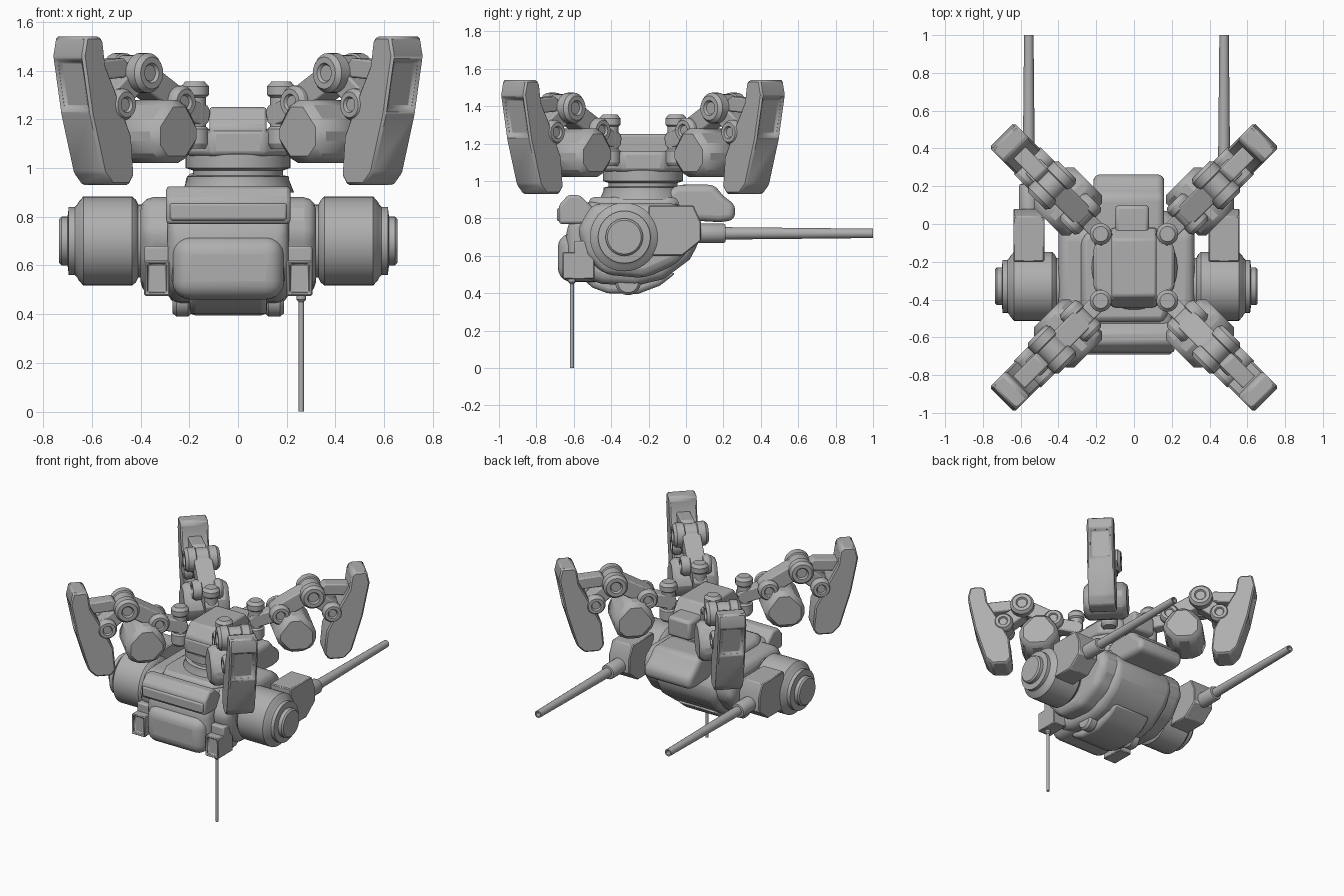
import bpy, bmesh, math
from mathutils import Matrix, Vector

if "Cube" in bpy.data.objects:
    bpy.data.objects.remove(bpy.data.objects["Cube"])

steel = bpy.data.materials.new("grey_steel")
steel.diffuse_color = (0.43, 0.43, 0.43, 1)
steel.use_nodes = True
steel.node_tree.nodes["Principled BSDF"].inputs["Base Color"].default_value = steel.diffuse_color
BX = -0.04                       # hull centre line in x
HUB = Vector((0, -0.23, 0))      # leg hub centre
I = Matrix.Identity(4)


def finish(bm, name, frame, bevel=0.0, segs=2):
    bmesh.ops.recalc_face_normals(bm, faces=bm.faces)
    me = bpy.data.meshes.new(name)
    bm.to_mesh(me)
    bm.free()
    ob = bpy.data.objects.new(name, me)
    bpy.context.collection.objects.link(ob)
    me.transform(frame)
    me.materials.append(steel)
    if bevel:
        m = ob.modifiers.new("bevel", 'BEVEL')
        m.width, m.segments, m.limit_method = bevel, segs, 'ANGLE'
        m.angle_limit = math.radians(28)
    bpy.ops.object.select_all(action='DESELECT')
    ob.select_set(True)
    bpy.context.view_layer.objects.active = ob
    bpy.ops.object.shade_smooth_by_angle(angle=math.radians(32))
    return ob


def prism(name, pts, lo, hi, axis='y', frame=I, bevel=0.01, segs=2, inset=None):
    """Extrude a profile along an axis: 'y' takes (x,z), 'x' takes (y,z), 'z' takes (x,y)."""
    place = {'y': lambda a, b, t: (a, t, b), 'x': lambda a, b, t: (t, a, b),
             'z': lambda a, b, t: (a, b, t)}[axis]
    bm = bmesh.new()
    a, b = ([bm.verts.new(place(p, q, t)) for p, q in pts] for t in (lo, hi))
    bm.faces.new(a)
    bm.faces.new(b[::-1])
    n = len(pts)
    for i in range(n):
        bm.faces.new((a[i], a[(i + 1) % n], b[(i + 1) % n], b[i]))
    bmesh.ops.recalc_face_normals(bm, faces=bm.faces)
    if inset:                    # recessed panels on faces chosen by a rule
        pick = [f for f in bm.faces if inset[0](f)]
        bmesh.ops.inset_individual(bm, faces=pick, thickness=inset[1], depth=0)
        bmesh.ops.inset_individual(bm, faces=pick, thickness=0.008, depth=-0.02)
    return finish(bm, name, frame, bevel, segs)


def box(name, x, y, z, frame=I, bevel=0.01, segs=2, inset=None):
    pts = [(x[0], z[0]), (x[1], z[0]), (x[1], z[1]), (x[0], z[1])]
    return prism(name, pts, y[0], y[1], 'y', frame, bevel, segs, inset)


def lathe(name, prof, origin, axis, frame=I, n=32):
    """Revolve (radius, distance) pairs around an axis through origin."""
    rot = Vector((0, 0, 1)).rotation_difference(Vector(axis)).to_matrix().to_4x4()
    bm = bmesh.new()
    rings = [[bm.verts.new((r * math.cos(k * math.tau / n), r * math.sin(k * math.tau / n), d))
              for k in range(n)] for r, d in prof]
    for a, b in zip(rings, rings[1:]):
        for k in range(n):
            bm.faces.new((a[k], a[(k + 1) % n], b[(k + 1) % n], b[k]))
    bm.faces.new(rings[0])
    bm.faces.new(rings[-1])
    return finish(bm, name, frame @ Matrix.Translation(origin) @ rot)


def roller(name, r, z, rad, h, frame):
    """Joint drum across a leg, with a dished cap at each end."""
    half = [(rad * .4, h - .012), (rad * .5, h), (rad * .8, h), (rad, h - .02),
            (rad, .045), (rad * .9, .04)]
    lathe(name, [(a, -d) for a, d in half] + half[::-1], (r, 0, z), (0, 1, 0), frame, 24)


def link(name, p, q, w, t, frame):
    """Flat arm between two joints given as (radius, height)."""
    d = Vector((q[0] - p[0], q[1] - p[1])).normalized() * t
    s = Vector((-d.y, d.x))
    P, Q = Vector(p), Vector(q)
    pts = [P - d - s * .5, P - d * .5 - s, Q + d * .5 - s, Q + d - s * .5,
           Q + d + s * .5, Q + d * .5 + s, P - d * .5 + s, P - d + s * .5]
    prism(name, [tuple(v) for v in pts], -w, w, 'y', frame, .008)


# Hull: centre tub, narrow belly keel and wider side shells
prism("hull_tub", [(-.64, .76), (-.64, .58), (-.57, .49), (-.45, .45), (-.27, .44), (-.12, .475),
                   (.02, .58), (.08, .69), (.06, .8), (-.05, .89), (-.55, .89)],
      BX - .25, BX + .25, 'x', bevel=.06, segs=4)
prism("belly_keel", [(-.58, .5), (-.5, .43), (-.42, .4), (-.26, .395), (-.14, .44), (-.05, .51)],
      BX - .16, BX + .16, 'x', bevel=.025, segs=3)
prism("hull_shell", [(-.58, .74), (-.54, .6), (-.44, .5), (-.22, .48), (-.04, .56), (.06, .7),
                     (.04, .82), (-.04, .88), (-.5, .88)],
      BX - .36, BX + .36, 'x', bevel=.05, segs=3)
prism("deck", [(-.2, -.52), (.2, -.52), (.24, -.42), (.24, -.08), (.18, -.02), (-.18, -.02),
               (-.24, -.08), (-.24, -.42)], .84, .915, 'z', Matrix.Translation((BX, 0, 0)), .03, 2)
box("nose", (BX - .23, BX + .23), (-.685, -.4), (.46, .72), bevel=.075, segs=5)
prism("brow_beam", [(-.68, .77), (-.68, .87), (-.63, .925), (-.57, .925), (-.5, .86), (-.5, .77)],
      BX - .255, BX + .255, 'x', bevel=.015)
box("brow_visor", (BX - .24, BX + .24), (-.69, -.65), (.785, .855), bevel=.01)
prism("rear_bulge", [(-.16, .8), (-.12, .93), (-.05, .98), (.15, .98), (.2, .92), (.265, .87),
                     (.26, .79), (.18, .78)], BX - .175, BX + .2, 'x', bevel=.035, segs=4)

# Side equipment, mirrored about the hull centre line
front_face = lambda f: f.normal.y < -.9
for s, side in ((-1, "left"), (1, "right")):
    lathe(side + "_drum", [(.15, .3), (.15, .37), (.17, .38), (.183, .395), (.183, .595), (.16, .615),
                           (.15, .62), (.14, .63), (.14, .655), (.1, .66), (.1, .685), (.09, .695)],
          (BX, -.33, .7), (s, 0, 0), n=40)
    x0, x1 = sorted((BX + s * .24, BX + s * .345))
    box(side + "_cheek_upper", (x0, x1), (-.6, -.46), (.58, .68), bevel=.01)
    box(side + "_cheek_pod", (x0, x1), (-.66, -.49), (.475, .62), bevel=.006, segs=1,
        inset=(front_face, .015))
    lathe(side + "_belly_roller", [(.055, .15), (.068, .165), (.068, .213), (.055, .228)],
          (BX, -.31, .458), (s, 0, 0))
    gx = BX + s * .517
    prism(side + "_gun_block", [(-.2, .6), (-.2, .87), (.04, .87), (.08, .78), (.08, .68), (-.02, .6)],
          gx - .082, gx + .082, 'x', bevel=.006, segs=1)
    lathe(side + "_gun_barrel", [(.052, .05), (.052, .2), (.047, .21), (.033, .212), (.025, 1.0),
                                 (.016, 1.0), (.016, .96)], (gx, 0, .72), (0, 1, 0), n=24)

# Hanging antenna
lathe("antenna", [(.02, 0), (.02, .02), (.011, .03), (.011, .48)], (.26, -.61, .48), (0, 0, -1), n=12)

# Turret neck and hub
lathe("neck", [(.23, .9), (.21, .95), (.21, .965), (.185, .97), (.185, .99), (.215, 1.0),
               (.215, 1.055), (.2, 1.065)], HUB, (0, 0, 1), n=48)
HF = Matrix.Translation(HUB)
a, b = .215, .11
prism("hub_body", [(b, -a), (a, -b), (a, b), (b, a), (-b, a), (-a, b), (-a, -b), (-b, -a)],
      1.05, 1.16, 'z', HF, .02)
prism("hub_top", [(-.21, 1.06), (-.21, 1.17), (-.15, 1.25), (.15, 1.25), (.21, 1.17), (.21, 1.06)],
      -.118, .118, 'x', HF, .012)
box("hub_rear_box", (-.1, .08), (-.06, .1), (1.05, 1.19), bevel=.02)

# Four identical legs; local x runs outward, local y across the leg
outer_face = lambda f: f.normal.x > .8 and 1.3 < f.calc_center_median().z < 1.42
for i, name in enumerate(("rear_right", "rear_left", "front_left", "front_right")):
    F = HF @ Matrix.Rotation(math.radians(45 + 90 * i), 4, 'Z')
    p = name + "_leg_"
    lathe(p + "pivot_pin", [(.045, 1.08), (.058, 1.1), (.058, 1.16), (.046, 1.17), (.046, 1.29),
                            (.058, 1.3), (.058, 1.335), (.04, 1.355)], (.25, 0, 0), (0, 0, 1), F, 20)
    link(p + "hip_bracket", (.25, 1.22), (.37, 1.25), .045, .045, F)
    roller(p + "hip_joint", .4, 1.27, .068, .1, F)
    link(p + "thigh", (.42, 1.29), (.6, 1.39), .06, .055, F)
    roller(p + "knee_joint", .615, 1.39, .082, .115, F)
    link(p + "shin", (.62, 1.37), (.75, 1.27), .055, .05, F)
    link(p + "shin_brace", (.72, 1.41), (.85, 1.4), .045, .04, F)
    roller(p + "ankle_joint", .745, 1.26, .066, .1, F)
    # Wide faceted thigh guard hanging below the hip
    prism(p + "thigh_guard", [(.36, 1.17), (.36, 1.11), (.44, 1.02), (.57, 1.02), (.63, 1.08), (.63, 1.18),
                              (.54, 1.28), (.44, 1.28)], -.15, .15, 'y', F, .035, 1)
    # Long claw-shaped foot with a recessed outer panel
    prism(p + "foot", [(.89, 1.54), (.87, 1.52), (.855, 1.42), (.8, 1.32), (.705, 1.13), (.69, .97),
                       (.72, .93), (.82, .93), (.87, .98), (.943, 1.22), (.99, 1.46), (.972, 1.54)],
          -.092, .092, 'y', F, .012, 1, (outer_face, .028))
